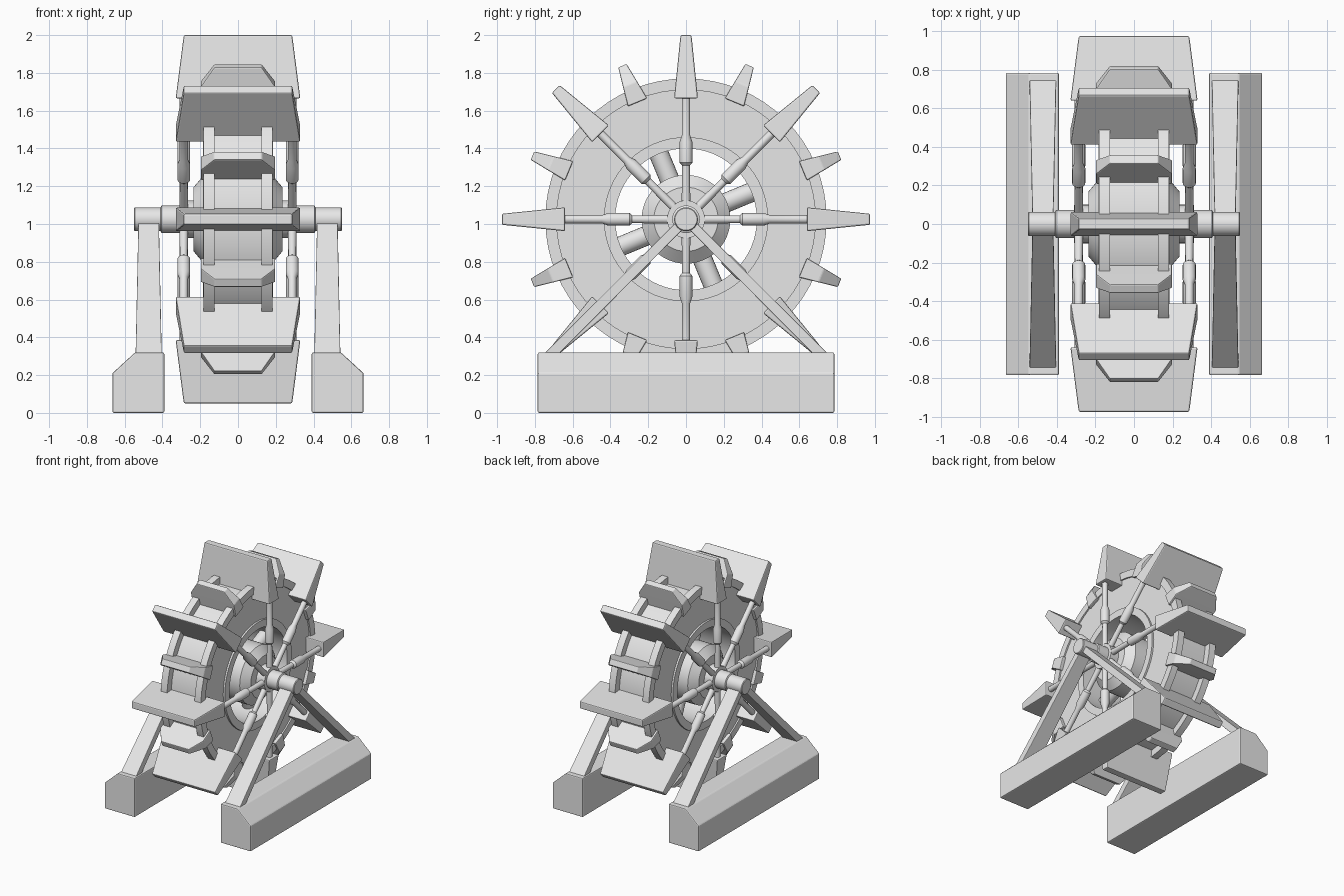
import bpy, bmesh, math
from mathutils import Vector, Matrix

AXLE_Z = 1.025

cube = bpy.data.objects.get("Cube")
if cube:
    bpy.data.objects.remove(cube, do_unlink=True)

grey = bpy.data.materials.new("plain_grey")
grey.use_nodes = True
grey.diffuse_color = (0.8, 0.8, 0.8, 1)
grey.node_tree.nodes["Principled BSDF"].inputs["Base Color"].default_value = (0.8, 0.8, 0.8, 1)


def finish(name, bm, loc, rot, smooth=False, bevel=0):
    bmesh.ops.recalc_face_normals(bm, faces=bm.faces)
    mesh = bpy.data.meshes.new(name)
    bm.to_mesh(mesh)
    bm.free()
    mesh.materials.append(grey)
    if smooth:
        mesh.shade_smooth()
        mesh.set_sharp_from_angle(angle=math.radians(30))
    obj = bpy.data.objects.new(name, mesh)
    obj.location = loc
    obj.rotation_euler = rot
    bpy.context.collection.objects.link(obj)
    if bevel:
        mod = obj.modifiers.new("soft_edges", 'BEVEL')
        mod.width = bevel
        mod.segments = 2
    return obj


def lathe(name, profile, loc, rot, steps=24, closed=False):
    """Spin (radius, height) points round local z."""
    bm = bmesh.new()
    verts = [bm.verts.new((r, 0, h)) for r, h in profile]
    edges = [bm.edges.new(pair) for pair in zip(verts, verts[1:])]
    if closed:
        edges.append(bm.edges.new((verts[-1], verts[0])))
    bmesh.ops.spin(bm, geom=verts + edges, cent=(0, 0, 0), axis=(0, 0, 1),
                   angle=math.tau, steps=steps, use_duplicate=False)
    bmesh.ops.remove_doubles(bm, verts=bm.verts, dist=0.0005)
    return finish(name, bm, loc, rot, smooth=True)


def loft(name, sections, loc, rot, bevel=0.006):
    """Join rectangles (height, half width x, half depth y) along local z."""
    bm = bmesh.new()
    rings = [[bm.verts.new((sx * w, sy * d, h))
              for sx, sy in ((-1, -1), (1, -1), (1, 1), (-1, 1))]
             for h, w, d in sections]
    for low, high in zip(rings, rings[1:]):
        for i in range(4):
            j = (i + 1) % 4
            bm.faces.new((low[i], low[j], high[j], high[i]))
    bm.faces.new(rings[0])
    bm.faces.new(rings[-1])
    return finish(name, bm, loc, rot, bevel=bevel)


def mirrored(half):
    """Complete a lathe profile symmetrically about height 0."""
    return [(r, -h) for r, h in reversed(half)] + half


centre = Vector((0, 0, AXLE_Z))
along_x = (0, math.pi / 2, 0)

# Drum with raised inner lips, and two outer rails
drum = [(0.69, 0.17), (0.435, 0.17), (0.435, 0.185), (0.375, 0.185)]
lathe("drum", mirrored(drum), centre, along_x, 64, closed=True)
for side, label in ((1, "left"), (-1, "right")):
    rail = [(0.685, 0.125), (0.745, 0.125), (0.745, 0.182), (0.685, 0.182)]
    lathe(label + "_rail", [(r, h * side) for r, h in rail], centre, along_x, 64, closed=True)

# Hub and axle
hub = [(0.235, 0.18), (0.17, 0.235), (0.1, 0.235), (0.1, 0.31), (0, 0.31)]
lathe("hub", mirrored(hub), centre, along_x, 48)
axle = [(0.073, 0.405), (0.063, 0.41), (0.063, 0.545), (0.058, 0.55), (0, 0.55)]
lathe("axle", mirrored(axle), centre, along_x, 32)

# Four thick inner spokes
for k in range(4):
    a = math.radians(22.5 + 90 * k)
    lathe("inner_spoke", [(0.052, 0.15), (0.052, 0.42)], centre, (a, 0, 0), 20)

# Large and small paddles, with slim outer spokes on both sides
spoke = [(0.024, 0.05), (0.02, 0.285), (0.034, 0.3), (0.034, 0.41),
         (0.022, 0.445), (0.022, 0.66)]
for k in range(8):
    a = math.radians(45 * k)
    loft("large_paddle", [(0.64, 0.33, 0.063), (0.975, 0.287, 0.029)], centre, (a, 0, 0), 0.008)
    loft("small_paddle", [(0.67, 0.197, 0.055), (0.775, 0.197, 0.04), (0.88, 0.125, 0.024)],
         centre, (a + math.radians(22.5), 0, 0))
    for side in (-1, 1):
        lathe("outer_spoke", spoke, (side * 0.287, 0, AXLE_Z), (a, 0, 0), 16)

# Support legs and chamfered base beams
for side, label in ((1, "left"), (-1, "right")):
    for lean, end in ((1, "front"), (-1, "back")):
        loft(f"{label}_{end}_leg", [(-1.03, 0.069, 0.028), (-0.02, 0.054, 0.026)],
             (side * 0.473, 0, AXLE_Z), (-lean * math.pi / 4, 0, 0), 0.004)
    outline = [(0.39, 0), (0.665, 0), (0.665, 0.21), (0.545, 0.32), (0.39, 0.32)]
    bm = bmesh.new()
    face = bm.faces.new([bm.verts.new((side * x, -0.785, z)) for x, z in outline])
    new = bmesh.ops.extrude_face_region(bm, geom=[face])["geom"]
    bmesh.ops.translate(bm, vec=(0, 1.57, 0),
                        verts=[g for g in new if isinstance(g, bmesh.types.BMVert)])
    finish(label + "_base", bm, (0, 0, 0), (0, 0, 0), bevel=0.008)
